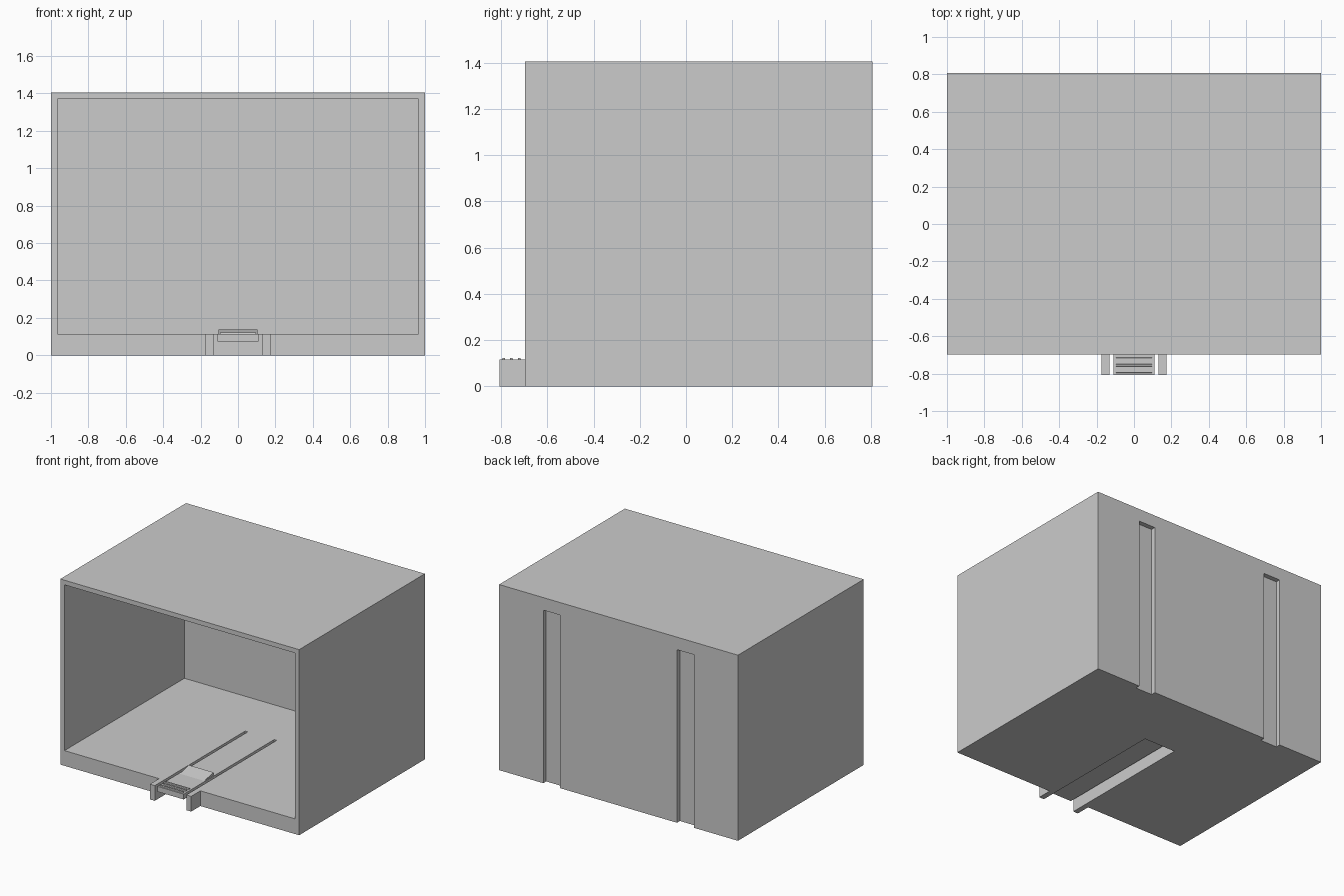
import bpy
import bmesh

cube = bpy.data.objects.get("Cube")
if cube:
    bpy.data.objects.remove(cube)

grey = bpy.data.materials.new("plain_grey")
grey.use_nodes = True
COLOUR = (0.6, 0.6, 0.6, 1)
grey.diffuse_color = COLOUR
grey.node_tree.nodes["Principled BSDF"].inputs["Base Color"].default_value = COLOUR


def prism(name, profile, x0, x1):
    """Extrude a (y, z) profile along x."""
    bm = bmesh.new()
    face = bm.faces.new([bm.verts.new((x0, y, z)) for y, z in profile])
    out = bmesh.ops.extrude_face_region(bm, geom=[face])
    verts = [g for g in out["geom"] if isinstance(g, bmesh.types.BMVert)]
    bmesh.ops.translate(bm, verts=verts, vec=(x1 - x0, 0, 0))
    bmesh.ops.recalc_face_normals(bm, faces=bm.faces)
    mesh = bpy.data.meshes.new(name)
    bm.to_mesh(mesh)
    bm.free()
    mesh.materials.append(grey)
    obj = bpy.data.objects.new(name, mesh)
    bpy.context.collection.objects.link(obj)
    return obj


def box(name, x0, x1, y0, y1, z0, z1):
    return prism(name, [(y0, z0), (y1, z0), (y1, z1), (y0, z1)], x0, x1)


def cut(target, cutter):
    """Subtract the cutter, apply the result and discard the cutter."""
    cutter.hide_render = True
    mod = target.modifiers.new("cut", "BOOLEAN")
    mod.operation = "DIFFERENCE"
    mod.solver = "EXACT"
    mod.object = cutter
    bpy.context.view_layer.objects.active = target
    bpy.ops.object.modifier_apply(modifier=mod.name)
    bpy.data.objects.remove(cutter)


FRONT, BACK, TOP, FLOOR = -0.697, 0.807, 1.405, 0.115
CHANNEL, CHANNEL_END, LIP = 0.132, 0.275, -0.807

# Open-fronted housing
housing = box("housing", -1, 1, FRONT, BACK, 0, TOP)
cut(housing, box("interior_cutter", -0.965, 0.965, -1, 0.737, FLOOR, 1.37))

# Channel through the floor for the latch
cut(housing, box("channel_cutter", -CHANNEL, CHANNEL, -1, CHANNEL_END, -0.1, 0.2))

# Shallow upright grooves in the back, open at the bottom
for side in (-1, 1):
    a, b = sorted((side * 0.49, side * 0.63))
    cut(housing, box("groove_cutter", a, b, BACK - 0.035, 1, -0.1, 1.31))

# Guide rails beside the latch
for side, label in ((1, "left"), (-1, "right")):
    a, b = sorted((side * CHANNEL, side * 0.173))
    box(label + "_guide_rail", a, b, LIP, FRONT, 0, FLOOR)

# Springy latch tongue, hinged at the end of the channel
box("latch_tongue", -0.11, 0.11, LIP, CHANNEL_END, 0.075, FLOOR)

# Wedge-shaped catch on the tongue
prism("latch_catch", [(-0.55, FLOOR), (-0.44, FLOOR), (-0.44, 0.138)], -0.103, 0.103)

# Finger grip ridges
for i, y in enumerate((-0.789, -0.755, -0.721)):
    prism("grip_ridge_%d" % (i + 1),
          [(y - 0.007, FLOOR), (y + 0.007, FLOOR), (y + 0.005, 0.123), (y - 0.005, 0.123)],
          -0.097, 0.097)
